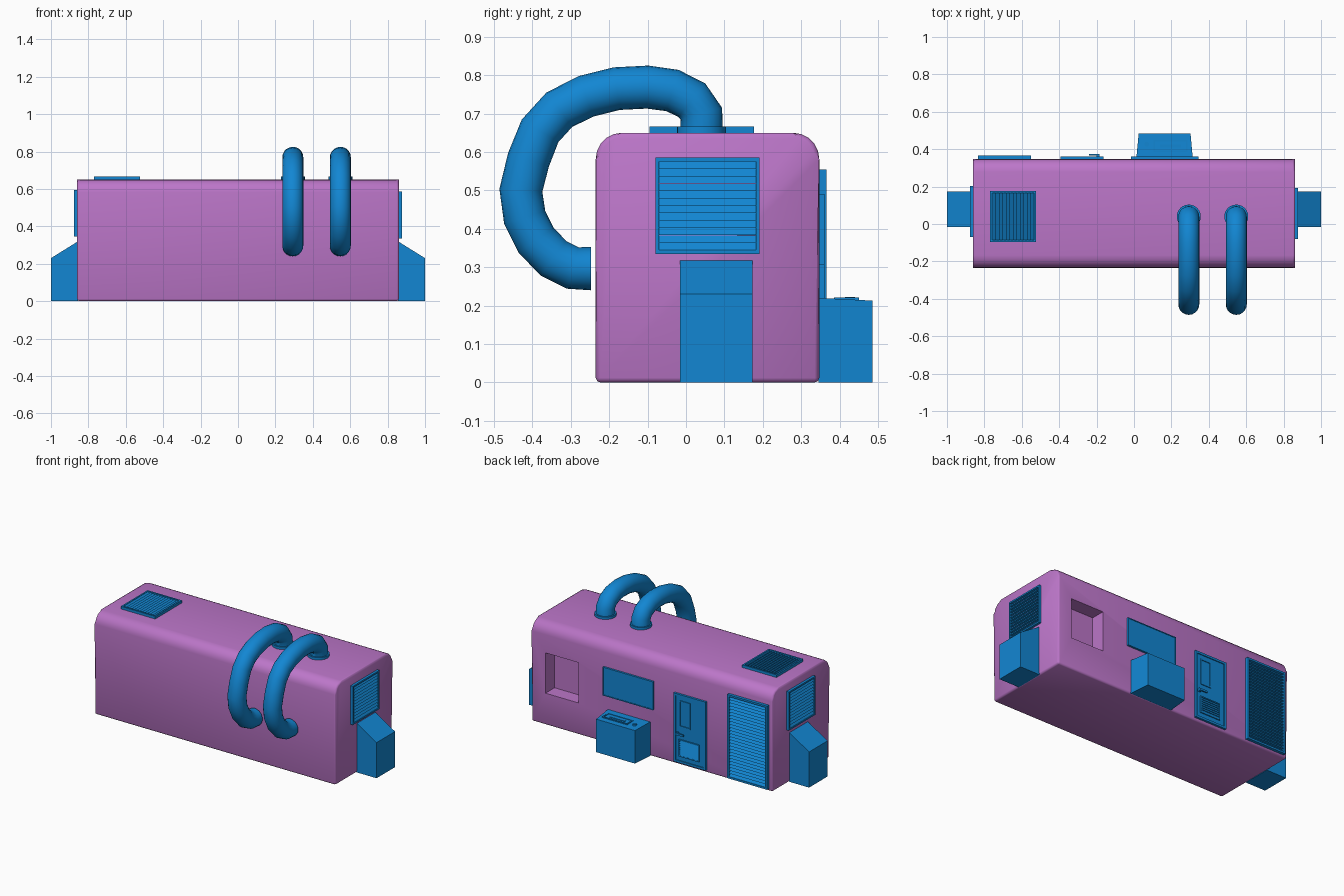
import bpy, bmesh, math
from mathutils import Matrix, Vector

if "Cube" in bpy.data.objects:
    bpy.data.objects.remove(bpy.data.objects["Cube"])


def material(name, rgb):
    m = bpy.data.materials.new(name)
    m.diffuse_color = (*rgb, 1)
    m.use_nodes = True
    m.node_tree.nodes["Principled BSDF"].inputs["Base Color"].default_value = m.diffuse_color
    return m


PURPLE = material("purple_shell", (0.50, 0.18, 0.58))
BLUE = material("blue_fittings", (0.006, 0.24, 0.65))


def finish(bm, name, mat, smooth=None):
    bmesh.ops.recalc_face_normals(bm, faces=bm.faces)
    me = bpy.data.meshes.new(name)
    bm.to_mesh(me)
    bm.free()
    ob = bpy.data.objects.new(name, me)
    bpy.context.collection.objects.link(ob)
    me.materials.append(mat)
    if smooth:
        bpy.ops.object.select_all(action='DESELECT')
        bpy.context.view_layer.objects.active = ob
        ob.select_set(True)
        bpy.ops.object.shade_smooth_by_angle(angle=math.radians(smooth))
    return ob


def prism(bm, profile, axis, a, b, M=Matrix()):
    """Extrude a 2D profile along one axis (0, 1 or 2) from a to b."""
    def point(p, t):
        c = list(p)
        c.insert(axis, t)
        return M @ Vector(c)
    va, vb = ([bm.verts.new(point(p, t)) for p in profile] for t in (a, b))
    bm.faces.new(va)
    bm.faces.new(vb[::-1])
    for i in range(len(va)):
        j = (i + 1) % len(va)
        bm.faces.new((va[i], vb[i], vb[j], va[j]))


def box(bm, x0, x1, y0, y1, z0, z1, M=Matrix()):
    prism(bm, [(x0, y0), (x1, y0), (x1, y1), (x0, y1)], 2, z0, z1, M)


def disc(bm, c, r, depth, n=16):
    bmesh.ops.create_cone(bm, cap_ends=True, segments=n, radius1=r, radius2=r,
                          depth=depth, matrix=Matrix.Translation(c))


def plane_matrix(u, v, n, origin):
    """Local frame on a wall: u across, v up, n outward."""
    M = Matrix((u, v, n)).transposed().to_4x4()
    M.translation = origin
    return M


def frame(bm, u0, u1, v0, v1, w, n0, n1, M):
    for a, b, c, d in ((u0, u1, v0, v0 + w), (u0, u1, v1 - w, v1),
                       (u0, u0 + w, v0 + w, v1 - w), (u1 - w, u1, v0 + w, v1 - w)):
        box(bm, a, b, c, d, n0, n1, M)


def louvres(bm, u0, u1, v0, v1, w, depth, count, M, base=0.0):
    """Frame with sawtooth slats, ledges facing -v."""
    frame(bm, u0, u1, v0, v1, w, base, base + depth, M)
    p = (v1 - v0 - 2 * w) / count
    for i in range(count):
        v = v0 + w + i * p
        prism(bm, [(v, base), (v, base + depth * 0.85), (v + p, base + depth * 0.1), (v + p, base)],
              0, u0 + w, u1 - w, M)


# Shell: rounded roof profile extruded lengthwise, softened ends
Y0, Y1, TOP, R, L = -0.235, 0.347, 0.65, 0.068, 0.86
profile = [(Y0, 0), (Y1, 0)]
for cy, start in ((Y1 - R, 0), (Y0 + R, 90)):
    for k in range(6):
        t = math.radians(start + 18 * k)
        profile.append((cy + R * math.cos(t), TOP - R + R * math.sin(t)))
bm = bmesh.new()
prism(bm, profile, 0, -L, L)
rim = [e for e in bm.edges if abs(e.verts[0].co.x - e.verts[1].co.x) < 1e-4
       or max(v.co.z for v in e.verts) < 1e-4]
bmesh.ops.bevel(bm, geom=rim, offset=0.012, segments=2, profile=0.5, affect='EDGES')
shell = finish(bm, "shell", PURPLE)

# Recess cut into the back wall
bm = bmesh.new()
box(bm, 0.525, 0.76, 0.255, 0.45, 0.205, 0.465)
cutter = finish(bm, "recess_cutter", PURPLE)
cutter.hide_render = True
mod = shell.modifiers.new("recess", 'BOOLEAN')
mod.operation, mod.solver, mod.object = 'DIFFERENCE', 'EXACT', cutter
bpy.context.view_layer.objects.active = shell
bpy.ops.object.modifier_apply(modifier=mod.name)
bpy.data.objects.remove(cutter)
shell.select_set(True)
bpy.ops.object.shade_smooth_by_angle(angle=math.radians(50))

# End units: sloped boxes with louvred vents above
for side, s in (("right", 1), ("left", -1)):
    bm = bmesh.new()
    prism(bm, [(s * 0.855, 0), (s, 0), (s, 0.23), (s * 0.855, 0.32)], 1, -0.015, 0.173)
    finish(bm, side + "_end_unit", BLUE)
    bm = bmesh.new()
    M = plane_matrix((0, 1, 0), (0, 0, 1), (s, 0, 0), (s * 0.858, 0, 0))
    d = 0 if s > 0 else 0.01
    louvres(bm, -0.08 + d, 0.192 + d, 0.335 + d, 0.585 + d, 0.01, 0.018, 12, M)
    finish(bm, side + "_end_vent", BLUE)

# Roof vent, ledges facing the left end
bm = bmesh.new()
louvres(bm, -0.095, 0.177, -0.77, -0.525, 0.01, 0.018, 12,
        plane_matrix((0, 1, 0), (1, 0, 0), (0, 0, 1), (0, 0, 0.649)))
finish(bm, "roof_vent", BLUE)

# Back wall fittings
BACK = plane_matrix((1, 0, 0), (0, 0, 1), (0, 1, 0), (0, 0.345, 0))
bm = bmesh.new()
louvres(bm, -0.835, -0.55, 0.015, 0.555, 0.012, 0.021, 26, BACK)
finish(bm, "large_louvre_panel", BLUE)

bm = bmesh.new()
box(bm, -0.015, 0.345, 0.307, 0.49, 0, 0.012, BACK)
frame(bm, -0.015, 0.345, 0.307, 0.49, 0.005, 0.012, 0.015, BACK)
finish(bm, "display_panel", BLUE)

# Door with window, lower grille and handle
bm = bmesh.new()
box(bm, -0.392, -0.163, 0.018, 0.46, 0, 0.01, BACK)
frame(bm, -0.392, -0.163, 0.018, 0.46, 0.014, 0.01, 0.016, BACK)
frame(bm, -0.28, -0.203, 0.25, 0.42, 0.008, 0.01, 0.015, BACK)
louvres(bm, -0.345, -0.2, 0.06, 0.17, 0.007, 0.007, 7, BACK, 0.01)
finish(bm, "door", BLUE)
bm = bmesh.new()
box(bm, -0.2, -0.185, 0.195, 0.215, 0.01, 0.022, BACK)
box(bm, -0.24, -0.185, 0.199, 0.211, 0.02, 0.028, BACK)
finish(bm, "door_handle", BLUE)

# Console: tapered box with a raised tray and button on top
bm = bmesh.new()
prism(bm, [(0.012, 0.345), (0.315, 0.345), (0.302, 0.485), (0.025, 0.485)], 2, 0, 0.22)
for v in bm.verts:
    if v.co.z > 0.1 and v.co.y > 0.4:
        v.co.z = 0.213
finish(bm, "console", BLUE)
bm = bmesh.new()
FLAT = plane_matrix((1, 0, 0), (0, 1, 0), (0, 0, 1), (0, 0, 0.214))
frame(bm, 0.105, 0.285, 0.385, 0.45, 0.008, 0, 0.007, FLAT)
box(bm, 0.14, 0.25, 0.41, 0.425, 0, 0.006, FLAT)
finish(bm, "console_tray", BLUE)
bm = bmesh.new()
disc(bm, (0.068, 0.427, 0.217), 0.013, 0.012)
finish(bm, "console_button", BLUE, 40)

# Bent pipes with roof collars
path = [(0.04, 0.645), (0.04, 0.7), (0.015, 0.735), (-0.035, 0.76), (-0.10, 0.769), (-0.18, 0.765),
        (-0.26, 0.745), (-0.33, 0.71), (-0.38, 0.655), (-0.41, 0.58), (-0.43, 0.5) , (-0.42, 0.43),
        (-0.39, 0.37), (-0.345, 0.323), (-0.295, 0.298), (-0.248, 0.296)]
N, PR = 20, 0.056
for k, x in enumerate((0.293, 0.547), 1):
    bm = bmesh.new()
    rings = []
    for i, (y, z) in enumerate(path):
        a, b = path[max(i - 1, 0)], path[min(i + 1, len(path) - 1)]
        t = Vector((0, b[0] - a[0], b[1] - a[1])).normalized()
        if i == len(path) - 1:
            t = Vector((0, 1, 0))
        side = Vector((0, -t.z, t.y))
        rings.append([bm.verts.new(Vector((x, y, z)) + PR * (
            math.cos(2 * math.pi * j / N) * Vector((1, 0, 0)) + math.sin(2 * math.pi * j / N) * side))
            for j in range(N)])
    for r0, r1 in zip(rings, rings[1:]):
        for j in range(N):
            bm.faces.new((r0[j], r0[(j + 1) % N], r1[(j + 1) % N], r1[j]))
    bm.faces.new(rings[0])
    bm.faces.new(rings[-1])
    finish(bm, f"bent_pipe_{k}", BLUE, 45)
    bm = bmesh.new()
    disc(bm, (x, 0.04, 0.655), 0.064, 0.022, 24)
    finish(bm, f"pipe_collar_{k}", BLUE, 40)
